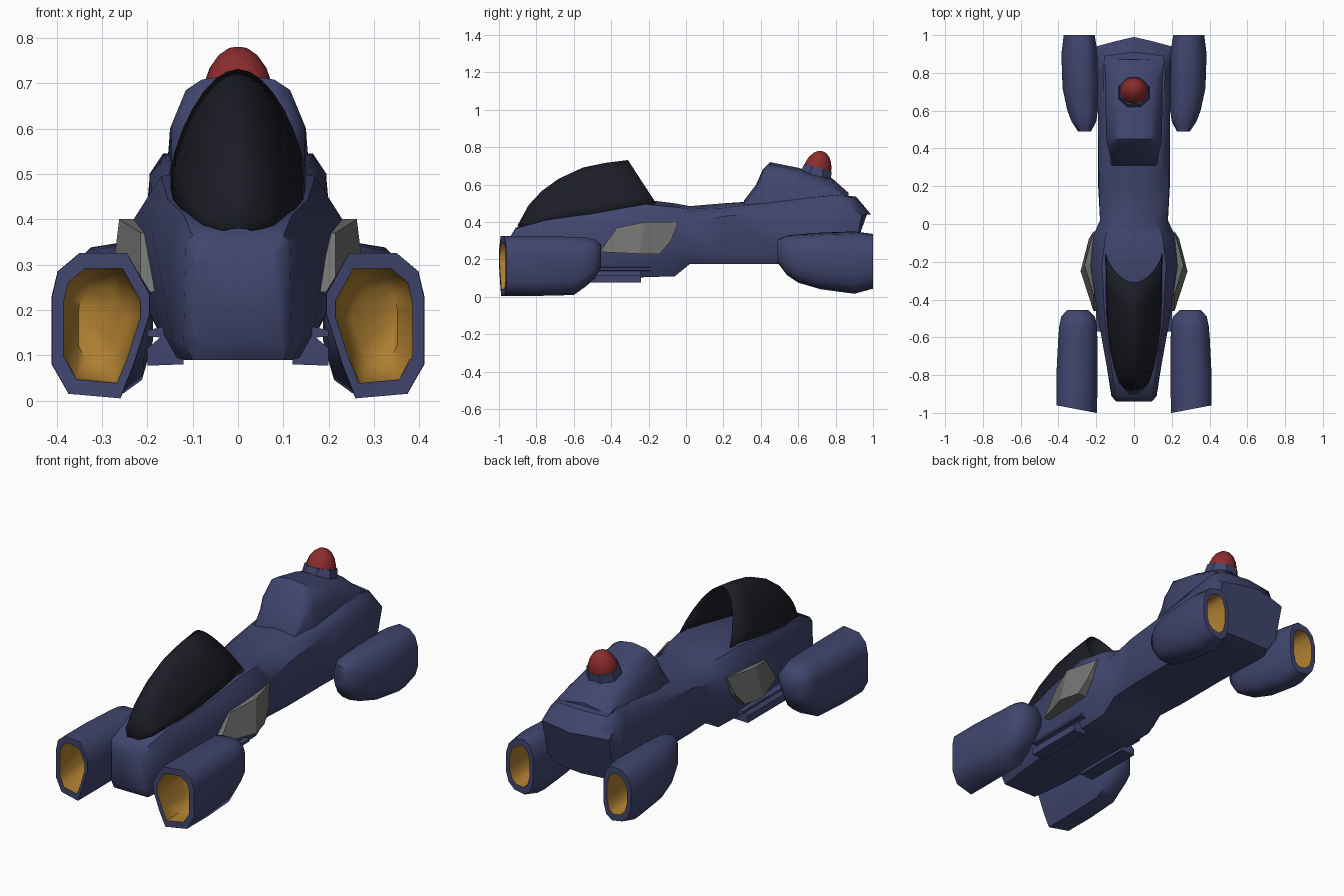
import bpy, bmesh, math
from mathutils import Matrix

if "Cube" in bpy.data.objects:
    bpy.data.objects.remove(bpy.data.objects["Cube"])


def material(name, rgb):
    m = bpy.data.materials.new(name)
    m.diffuse_color = (*rgb, 1)
    m.use_nodes = True
    m.node_tree.nodes["Principled BSDF"].inputs["Base Color"].default_value = m.diffuse_color
    return m


BLUE = material("blue_paint", (0.052, 0.06, 0.155))
DARK = material("dark_glass", (0.012, 0.012, 0.02))
GOLD = material("amber_intake", (0.42, 0.21, 0.03))
RED = material("red_lamp", (0.26, 0.025, 0.025))
GREY = material("grey_panel", (0.17, 0.17, 0.165))


def finish(bm, name, mats=(), mirror=False, angle=30):
    bmesh.ops.recalc_face_normals(bm, faces=bm.faces)
    me = bpy.data.meshes.new(name)
    bm.to_mesh(me)
    bm.free()
    ob = bpy.data.objects.new(name, me)
    bpy.context.collection.objects.link(ob)
    for m in mats:
        me.materials.append(m)
    bpy.ops.object.select_all(action='DESELECT')
    ob.select_set(True)
    bpy.context.view_layer.objects.active = ob
    bpy.ops.object.shade_smooth_by_angle(angle=math.radians(angle))
    if mirror:
        ob.modifiers.new("Mirror", 'MIRROR').use_mirror_merge = False
    return ob


def loft(name, rings, mats, mirror=False, closed=True, inner=0, angle=30):
    """Skin rings of points; the first `inner` bands use material slot 1."""
    bm = bmesh.new()
    vs = [[bm.verts.new(p) for p in r] for r in rings]
    n = len(rings[0])
    for i in range(len(vs) - 1):
        for j in range(n if closed else n - 1):
            k = (j + 1) % n
            f = bm.faces.new((vs[i][j], vs[i][k], vs[i + 1][k], vs[i + 1][j]))
            f.material_index = int(i < inner)
    if closed:
        bm.faces.new(vs[0]).material_index = int(inner > 0)
        bm.faces.new(vs[-1])
    return finish(bm, name, mats, mirror, angle)


def mirrored(half):
    """Full cross-section from a right half running top centre to bottom centre."""
    return half + [(-x, y, z) for x, y, z in half[-2:0:-1]]


def symmetric(y, half):
    return mirrored([(x, y, z) for x, z in half])


# Hull: y, top z, then (x, z) for top edge, upper side, lower side, bottom edge
hull = [
    (-.94, .32, .075, .32, .095, .30, .095, .15, .075, .13),
    (-.91, .37, .10, .365, .115, .345, .12, .13, .10, .09),
    (-.75, .42, .12, .41, .145, .36, .145, .13, .12, .09),
    (-.50, .46, .155, .445, .19, .38, .17, .15, .14, .095),
    (-.22, .52, .17, .495, .23, .40, .20, .20, .15, .105),
    (-.06, .50, .15, .48, .215, .40, .20, .20, .15, .11),
    (.02, .485, .11, .47, .18, .39, .18, .22, .15, .175),
    (.20, .50, .13, .475, .185, .43, .19, .23, .16, .175),
    (.50, .52, .15, .51, .19, .46, .19, .23, .16, .175),
    (.80, .55, .165, .545, .195, .50, .195, .23, .17, .175)]
rings = [symmetric(s[0], [(0, s[1]), *zip(s[2::2], s[3::2]), (0, s[9])]) for s in hull]
# Pointed tail with an undercut rear face
rings.append(mirrored([(0, .91, .535), (.155, .89, .53), (.195, .87, .49),
                       (.195, .84, .23), (.17, .83, .175), (0, .83, .175)]))
rings.append(mirrored([(0, .99, .44), (.10, .967, .44), (.20, .94, .435),
                       (.192, .90, .25), (.15, .88, .19), (0, .89, .185)]))
loft("hull", rings, [BLUE], angle=42)

# Rear engine tower: y, top z, half width, shoulder z
tower = [(.31, .515, .12, .49), (.375, .60, .13, .55), (.41, .68, .14, .60),
         (.45, .72, .148, .605), (.60, .69, .15, .60), (.78, .635, .152, .57),
         (.87, .555, .155, .535)]
loft("rear_tower", [symmetric(y, [(0, zt), (.08, zt - .012),
                                  (.115, zt - .035 if zt > .6 else zt - .02),
                                  (w, zs), (w, .45), (0, .45)])
                    for y, zt, w, zs in tower], [BLUE], angle=45)

# Canopy: open shell of arched ribs (base y, base z, half width, crown y, crown z)
ribs = [(-.895, .375, .03, -.90, .38), (-.84, .382, .078, -.84, .49),
        (-.76, .395, .107, -.77, .565), (-.66, .41, .128, -.68, .63),
        (-.52, .43, .144, -.55, .69), (-.36, .46, .15, -.43, .715),
        (-.16, .50, .15, -.31, .73)]
arches = []
for yb, zb, w, yt, zt in ribs:
    arch = []
    for i in range(15):
        a = math.pi * i / 14
        c, s = math.cos(a), math.sin(a)
        x = w * (.7 * c + .3 * math.copysign(1 - s, c))
        arch.append((x, yb + (yt - yb) * s, zb + (zt - zb) * s))
    arches.append(arch)
canopy = loft("canopy", arches, [DARK], closed=False, angle=60)
sol = canopy.modifiers.new("Thickness", 'SOLIDIFY')
sol.thickness = .003
sol.offset = 0


def pod(name, section, stations, slant):
    """Hollow pod; stations are (y, x scale, z scale, centre x, centre z)."""
    rings = []
    for i, (y, sx, sz, cx, cz) in enumerate(stations):
        k = slant if i < 4 else 0
        rings.append([(cx + sx * u, y + k * (sx * u + .105), cz + sz * v)
                      for u, v in section])
    loft(name, rings, [BLUE, GOLD], mirror=True, inner=2, angle=62)


# Front pods with forward intakes
front_section = [(-.06, .16), (.045, .16), (.092, .12), (.105, .065), (.105, -.085),
                 (.068, -.15), (-.045, -.16), (-.075, -.085), (-.11, .025), (-.11, .07)]
pod("front_pod", front_section, [
    (-.76, .45, .5, .305, .165), (-.82, .74, .76, .305, .165),
    (-1, .79, .79, .302, .165), (-1, 1, 1, .305, .165), (-.80, 1.01, 1.0, .305, .165),
    (-.60, .96, .97, .30, .165), (-.54, .93, .83, .298, .185),
    (-.49, .83, .66, .298, .20), (-.455, .52, .38, .30, .22)], .19)

# Rear pods with backward exhausts, slightly taller on the inboard side
rear_section = []
for i in range(12):
    a = math.tau * (i + .5) / 12
    c, s = math.cos(a), math.sin(a)
    u = math.copysign(abs(c) ** .75, c)
    rear_section.append((u, math.copysign(abs(s) ** .75, s) * (1 - .1 * u)))
pod("rear_pod", rear_section, [
    (.78, .035, .06, .288, .19), (.85, .052, .10, .288, .19),
    (1, .06, .11, .29, .19), (1, .084, .145, .29, .19), (.90, .099, .165, .288, .183),
    (.72, .098, .15, .283, .192), (.60, .083, .128, .272, .205),
    (.54, .066, .105, .265, .222), (.49, .035, .062, .262, .245)], 0)

# Grey side panels, bent outward along the middle (outer x, y, z)
outer = [(.215, -.46, .24), (.215, -.37, .37), (.262, -.22, .40), (.215, -.04, .40),
         (.24, -.08, .30), (.255, -.14, .23), (.283, -.25, .23)]
bm = bmesh.new()
o = [bm.verts.new(p) for p in outer]
b = [bm.verts.new((.16, y, z)) for _, y, z in outer]
for idx in ((0, 1, 2, 6), (6, 2, 3, 4, 5)):
    bm.faces.new([o[i] for i in idx])
bm.faces.new(b)
for i in range(7):
    j = (i + 1) % 7
    bm.faces.new((o[i], o[j], b[j], b[i]))
finish(bm, "side_panel", [GREY], mirror=True, angle=10)

# Lower struts tying the front pods to the hull
for name, y0, y1, prof in (
        ("lower_strut", -.57, -.24, [(.12, .08), (.20, .077), (.20, .115), (.165, .145), (.12, .095)]),
        ("strut_rail", -.57, -.19, [(.13, .12), (.16, .138), (.20, .142), (.20, .155), (.165, .163), (.13, .15)])):
    loft(name, [[(x, y, z) for x, z in prof] for y in (y0, y1)], [BLUE], mirror=True)

# Beacon collar and lamp, tilted with the tower top
tilt = Matrix.Translation((0, .70, .67)) @ Matrix.Rotation(-.26, 4, 'X')
bm = bmesh.new()
bmesh.ops.create_cone(bm, cap_ends=True, segments=8, radius1=.09, radius2=.082, depth=.045,
                      matrix=tilt @ Matrix.Rotation(math.pi / 8, 4, 'Z'))
finish(bm, "beacon_collar", [BLUE])
bm = bmesh.new()
bmesh.ops.create_uvsphere(bm, u_segments=16, v_segments=10, radius=1,
                          matrix=tilt @ Matrix.Diagonal((.077, .075, .113, 1)))
bmesh.ops.delete(bm, geom=[v for v in bm.verts if v.co.z < .63], context='VERTS')
finish(bm, "beacon_lamp", [RED], angle=60)
